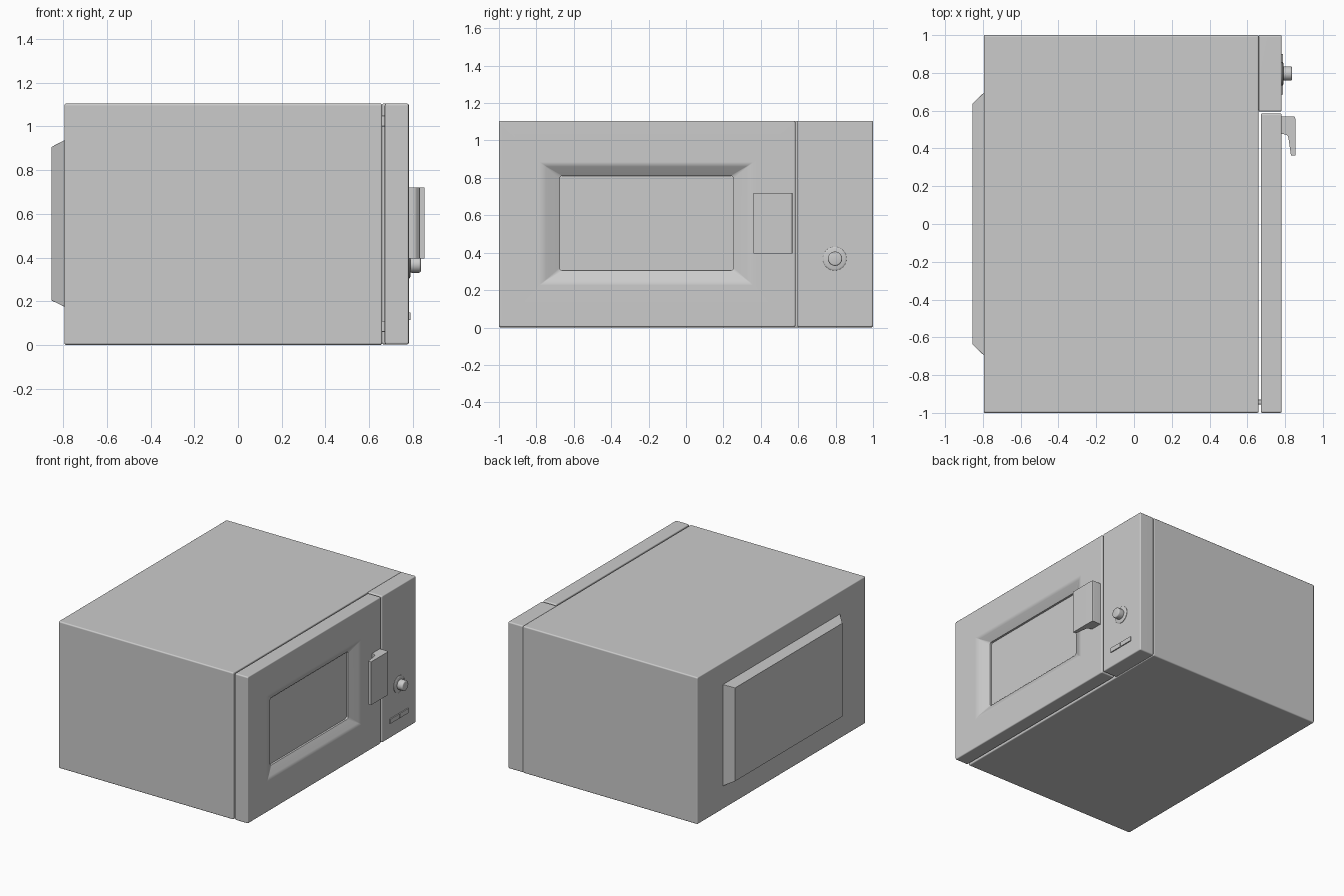
import bpy, bmesh, math
from mathutils import Matrix

if "Cube" in bpy.data.objects:
    bpy.data.objects.remove(bpy.data.objects["Cube"])


def finish(name, bm, smooth=True):
    bmesh.ops.recalc_face_normals(bm, faces=bm.faces[:])
    me = bpy.data.meshes.new(name)
    bm.to_mesh(me)
    bm.free()
    ob = bpy.data.objects.new(name, me)
    bpy.context.collection.objects.link(ob)
    if smooth:
        bpy.ops.object.select_all(action='DESELECT')
        ob.select_set(True)
        bpy.context.view_layer.objects.active = ob
        bpy.ops.object.shade_smooth_by_angle(angle=math.radians(40))
        wn = ob.modifiers.new("weighted_normals", 'WEIGHTED_NORMAL')
        wn.keep_sharp = True
    return ob


def rounded_rect(x, y0, y1, z0, z1, r, seg=4):
    """Rounded rectangle in the plane of constant x."""
    pts = []
    corners = [(y1 - r, z1 - r), (y0 + r, z1 - r), (y0 + r, z0 + r), (y1 - r, z0 + r)]
    for k, (cy, cz) in enumerate(corners):
        for i in range(seg + 1):
            a = math.pi / 2 * (k + i / seg)
            pts.append((x, cy + r * math.cos(a), cz + r * math.sin(a)))
    return pts


def loft(name, rings):
    """Skin a row of rounded rectangles and cap both ends."""
    bm = bmesh.new()
    loops = [[bm.verts.new(p) for p in rounded_rect(*ring)] for ring in rings]
    n = len(loops[0])
    for a, b in zip(loops, loops[1:]):
        for i in range(n):
            j = (i + 1) % n
            bm.faces.new((a[i], a[j], b[j], b[i]))
    bm.faces.new(loops[0])
    bm.faces.new(loops[-1])
    return finish(name, bm)


def edge_rings(x0, x1, y0, y1, z0, z1, r):
    """Rings of a box whose edges are all rounded by r."""
    rings = []
    for i in range(9):
        end = i // 5
        a = math.pi / 2 * (i if i < 5 else i - 5) / (4 if i < 5 else 3)
        if end == 0:
            x, d = x0 + r * (1 - math.sin(a)), 0
            x, d = x0 + r * (1 - math.cos(a)), r * (1 - math.sin(a))
        else:
            x, d = x1 - r * (1 - math.sin(a)), r * (1 - math.cos(a))
        rings.append((x, y0 + d, y1 - d, z0 + d, z1 - d, r * 1.2))
    return rings


# Main casing and control panel
loft("casing", edge_rings(-0.795, 0.66, -1, 1, 0, 1.105, 0.008))
loft("control_panel", edge_rings(0.66, 0.782, 0.595, 1, 0.002, 1.105, 0.008))

# Tapered housing on the back
loft("back_housing", [(-0.79, -0.695, 0.695, 0.175, 0.937, 0.002),
                      (-0.795, -0.695, 0.695, 0.175, 0.937, 0.002),
                      (-0.855, -0.638, 0.638, 0.204, 0.906, 0.002)])

# Door with softly dished frame and recessed window
loft("door", edge_rings(0.672, 0.782, -1, 0.585, 0.002, 1.105, 0.008) + [
    (0.782, -0.785, 0.36, 0.225, 0.885, 0.004),
    (0.780, -0.765, 0.343, 0.240, 0.872, 0.004),
    (0.774, -0.748, 0.325, 0.253, 0.860, 0.004),
    (0.744, -0.682, 0.260, 0.299, 0.816, 0.015),
    (0.740, -0.675, 0.253, 0.304, 0.811, 0.015),
    (0.725, -0.675, 0.253, 0.304, 0.811, 0.015)])

# Door hinges bridging the gap
for label, z in (("lower", 0.06), ("upper", 1.0)):
    loft(label + "_hinge", [(x, -0.955, -0.93, z, z + 0.05, 0.003) for x in (0.655, 0.68)])

# Hooked handle, extruded upward from its plan profile
profile = [(0.775, 0.57), (0.845, 0.57), (0.852, 0.566), (0.855, 0.555), (0.855, 0.362),
           (0.831, 0.362), (0.818, 0.455), (0.813, 0.467), (0.803, 0.474), (0.775, 0.478)]
bm = bmesh.new()
face = bm.faces.new([bm.verts.new((x, y, 0.395)) for x, y in profile])
ext = bmesh.ops.extrude_face_region(bm, geom=[face])
bmesh.ops.translate(bm, vec=(0, 0, 0.325),
                    verts=[v for v in ext["geom"] if isinstance(v, bmesh.types.BMVert)])
finish("door_handle", bm)


def lathe(name, profile, y, z, seg=32):
    """Turn a (x, radius) profile about an axis along x."""
    bm = bmesh.new()
    verts = [bm.verts.new((x, r, 0)) for x, r in profile]
    edges = [bm.edges.new(p) for p in zip(verts, verts[1:])]
    bmesh.ops.spin(bm, geom=verts + edges, axis=(1, 0, 0), cent=(0, 0, 0),
                   angle=math.tau, steps=seg, use_merge=True)
    bmesh.ops.remove_doubles(bm, verts=bm.verts[:], dist=1e-5)
    bmesh.ops.transform(bm, matrix=Matrix.Translation((0, y, z)), verts=bm.verts[:])
    finish(name, bm)


# Dial: backing disc and turning knob
lathe("dial_plate", [(0.775, 0), (0.775, 0.063), (0.785, 0.063), (0.791, 0.055), (0.791, 0)],
      0.795, 0.368)
lathe("dial_knob", [(0.785, 0), (0.785, 0.034), (0.796, 0.038), (0.829, 0.038),
                    (0.834, 0.036), (0.837, 0.031), (0.837, 0)], 0.797, 0.368)

# Two push buttons under the dial
for label, y in (("left", 0.686), ("right", 0.798)):
    loft(label + "_button", [(x, y, y + 0.103, 0.114, 0.148, 0.002) for x in (0.775, 0.79)])
